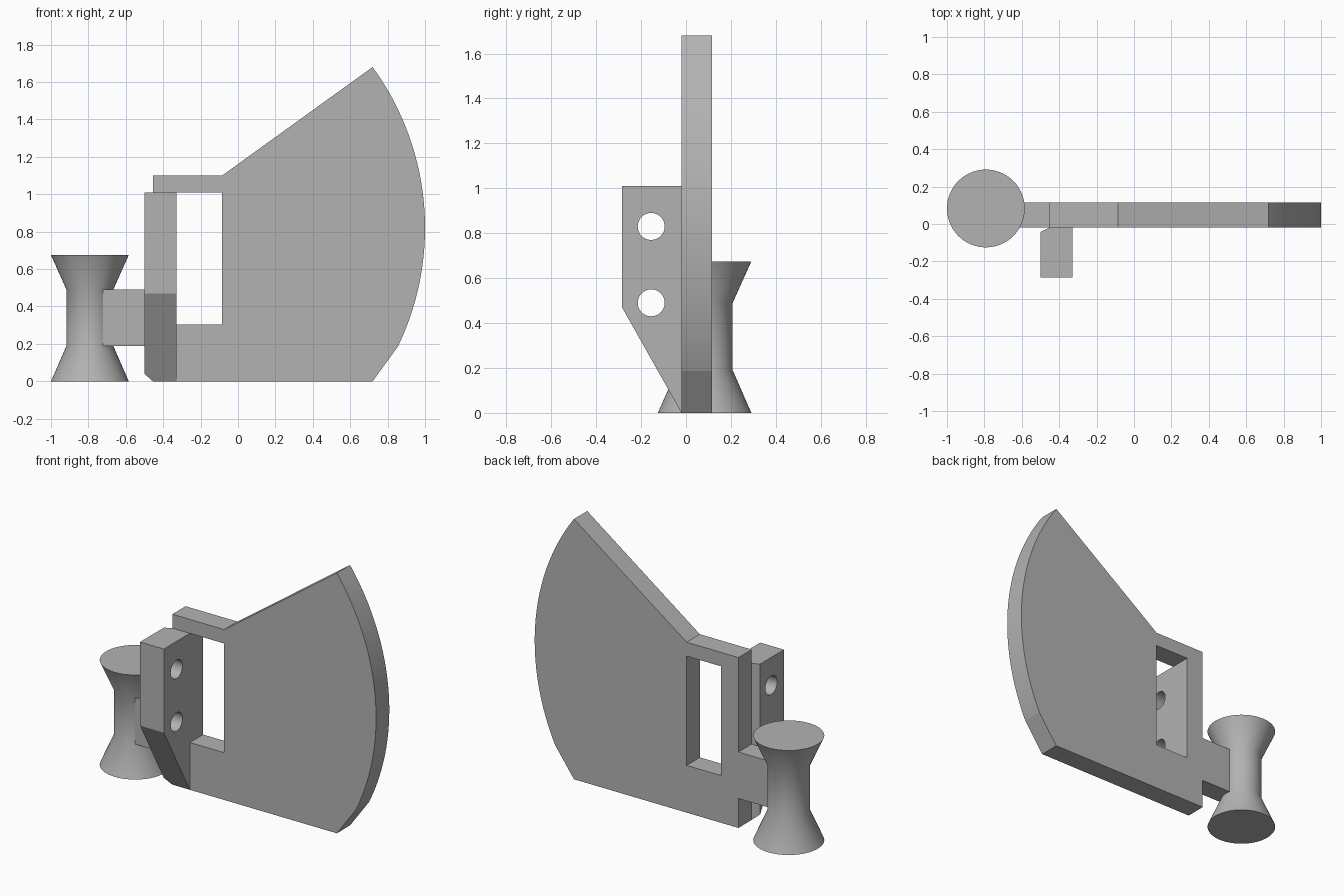
import bpy, bmesh, math
from mathutils import Matrix, Vector

if "Cube" in bpy.data.objects:
    bpy.data.objects.remove(bpy.data.objects["Cube"], do_unlink=True)

grey = bpy.data.materials.new("plain grey")
grey.use_nodes = True
colour = (0.45, 0.45, 0.45, 1)
grey.diffuse_color = colour
grey.node_tree.nodes["Principled BSDF"].inputs["Base Color"].default_value = colour


def finish(obj, angle):
    bpy.ops.object.select_all(action='DESELECT')
    obj.select_set(True)
    bpy.context.view_layer.objects.active = obj
    bpy.ops.object.shade_smooth_by_angle(angle=math.radians(angle))


def circle(cx, cy, r, start=0, end=360, n=32, closed=True):
    steps = n if closed else n - 1
    angles = [math.radians(start + (end - start) * i / steps) for i in range(n)]
    return [(cx + r * math.cos(a), cy + r * math.sin(a)) for a in angles]


def prism(name, loops, depth, matrix):
    """Fill an outline with holes, thicken it and place it as a mesh."""
    curve = bpy.data.curves.new(name, 'CURVE')
    curve.dimensions = '2D'
    curve.fill_mode = 'BOTH'
    curve.extrude = depth / 2
    for loop in loops:
        spline = curve.splines.new('POLY')
        spline.points.add(len(loop) - 1)
        spline.use_cyclic_u = True
        for point, (u, v) in zip(spline.points, loop):
            point.co = (u, v, 0, 1)
    helper = bpy.data.objects.new(name + "_outline", curve)
    bpy.context.collection.objects.link(helper)
    bpy.context.view_layer.update()
    depsgraph = bpy.context.evaluated_depsgraph_get()
    mesh = bpy.data.meshes.new_from_object(helper.evaluated_get(depsgraph))
    bpy.data.objects.remove(helper)
    mesh.transform(matrix)
    bm = bmesh.new()
    bm.from_mesh(mesh)
    bmesh.ops.remove_doubles(bm, verts=bm.verts, dist=1e-4)
    bmesh.ops.recalc_face_normals(bm, faces=bm.faces)
    bm.to_mesh(mesh)
    bm.free()
    mesh.materials.clear()
    mesh.materials.append(grey)
    obj = bpy.data.objects.new(name, mesh)
    bpy.context.collection.objects.link(obj)
    return obj


# Fan plate with side arm, curved rim and window
front, back = -0.02, 0.115
rim = circle(-0.46, 0.82, 1.46, -25.7, 36.1, 40, closed=False)
outline = ([(-0.455, 0), (0.72, 0)] + rim +
           [(-0.085, 1.1), (-0.455, 1.1), (-0.455, 0.49),
            (-0.74, 0.49), (-0.74, 0.19), (-0.455, 0.19)])
window = [(-0.33, 0.305), (-0.085, 0.305), (-0.085, 1.01), (-0.33, 1.01)]
upright = Matrix.Translation((0, (front + back) / 2, 0)) @ Matrix.Rotation(math.pi / 2, 4, 'X')
finish(prism("fan_plate", [outline, window], back - front, upright), 8)

# Mounting block, tapered below, with two cross holes
side = [(-0.285, 0.47), (front, 0), (front, 1.01), (-0.285, 1.01)]
holes = [circle(-0.155, z, 0.06) for z in (0.49, 0.83)]
sideways = Matrix(((0, 0, 1, -0.415), (1, 0, 0, 0), (0, 1, 0, 0), (0, 0, 0, 1)))
block = prism("mounting_block", [side] + holes, 0.17, sideways)

# Bevelled vertical corner where the block meets the plate
bm = bmesh.new()
bm.from_mesh(block.data)
cut = bmesh.ops.bisect_plane(
    bm, geom=bm.verts[:] + bm.edges[:] + bm.faces[:],
    plane_co=Vector((-0.455, front, 0)), plane_no=Vector((-1, 2, 0)), clear_outer=True)
rim_edges = [e for e in cut["geom_cut"] if isinstance(e, bmesh.types.BMEdge)]
bmesh.ops.holes_fill(bm, edges=rim_edges)
bmesh.ops.recalc_face_normals(bm, faces=bm.faces)
bm.to_mesh(block.data)
bm.free()
finish(block, 20)

# Spool: profile turned around a vertical axis
profile = [(0.208, 0), (0.125, 0.19), (0.125, 0.49), (0.208, 0.675)]
segments = 64
bm = bmesh.new()
rings = [[bm.verts.new((-0.792 + x, 0.083 + y, z)) for x, y in circle(0, 0, r, n=segments)]
         for r, z in profile]
for low, high in zip(rings, rings[1:]):
    for i in range(segments):
        j = (i + 1) % segments
        bm.faces.new((low[i], low[j], high[j], high[i]))
bm.faces.new(rings[0][::-1])
bm.faces.new(rings[-1])
mesh = bpy.data.meshes.new("spool")
bm.to_mesh(mesh)
bm.free()
mesh.materials.append(grey)
spool = bpy.data.objects.new("spool", mesh)
bpy.context.collection.objects.link(spool)
finish(spool, 30)
